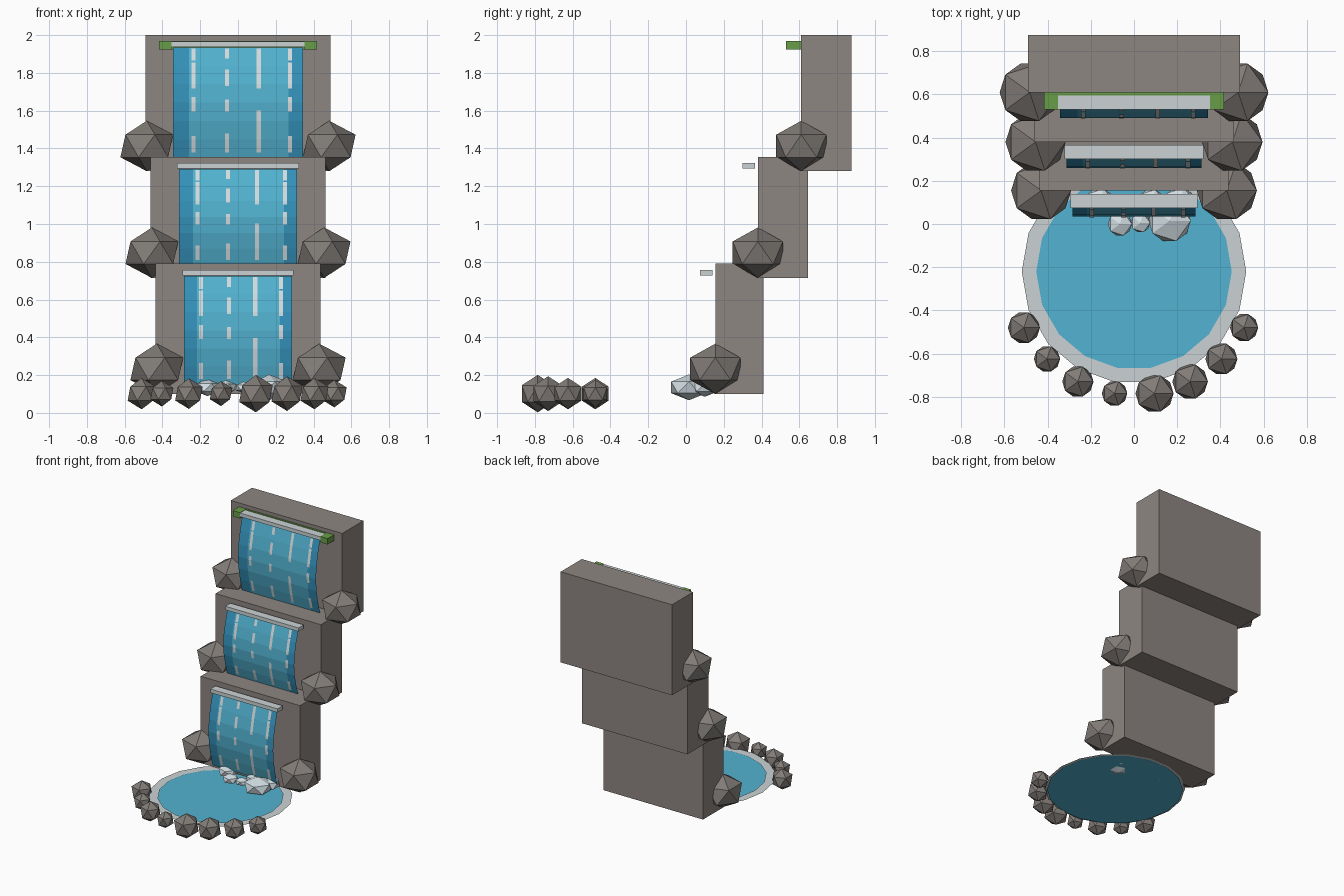
import bpy, bmesh, math
from mathutils import Matrix, Vector

if "Cube" in bpy.data.objects:
    bpy.data.objects.remove(bpy.data.objects["Cube"])


def material(name, rgb):
    m = bpy.data.materials.new(name)
    m.use_nodes = True
    m.diffuse_color = (*rgb, 1)
    bsdf = next(n for n in m.node_tree.nodes if n.type == "BSDF_PRINCIPLED")
    bsdf.inputs["Base Color"].default_value = (*rgb, 1)
    return m


CLIFF = material("cliff stone", (.27, .24, .22))
ROCK = material("boulder stone", (.22, .2, .185))
WATER = material("water blue", (.085, .45, .64))
DEEP = material("deep water blue", (.035, .29, .5))
PALE = material("pale edge", (.6, .65, .66))
STREAK = material("white streak", (.68, .74, .75))
FOAM = material("foam white", (.64, .73, .77))
MOSS = material("moss green", (.14, .34, .065))


def finish(name, bm, *mats):
    mesh = bpy.data.meshes.new(name)
    bm.to_mesh(mesh)
    bm.free()
    for m in mats:
        mesh.materials.append(m)
    ob = bpy.data.objects.new(name, mesh)
    bpy.context.collection.objects.link(ob)
    return ob


def box(name, mat, x0, x1, y0, y1, z0, z1):
    bm = bmesh.new()
    centre = Vector((x0 + x1, y0 + y1, z0 + z1)) / 2
    bmesh.ops.create_cube(bm, size=1, matrix=Matrix.Translation(centre)
                          @ Matrix.Diagonal((x1 - x0, y1 - y0, z1 - z0, 1)))
    return finish(name, bm, mat)


def stone(name, mat, centre, r, flat=1):
    bm = bmesh.new()
    bmesh.ops.create_icosphere(bm, subdivisions=1, radius=r,
                               matrix=Matrix.Translation(centre) @ Matrix.Diagonal((1, 1, flat, 1)))
    return finish(name, bm, mat)


SEGMENTS = 6


def curtain_y(t):
    """Faceted bulge of the falling water, t from top to bottom."""
    k = min(int(t * SEGMENTS), SEGMENTS - 1)
    a, b = (math.sin(math.pi * (k + i) / SEGMENTS) for i in (0, 1))
    return -.068 - .052 * (a + (b - a) * (t * SEGMENTS - k))


def add_strip(bm, xs, t0, t1, front, top, bottom, lift=0):
    """Curved sheet between t0 and t1 with a column for each gap in xs."""
    inner = [i / SEGMENTS for i in range(SEGMENTS + 1) if t0 < i / SEGMENTS < t1]
    rows = [[bm.verts.new((x, front + curtain_y(t) - lift, top + (bottom - top) * t)) for x in xs]
            for t in [t0, *inner, t1]]
    for upper, lower in zip(rows, rows[1:]):
        for i in range(len(xs) - 1):
            f = bm.faces.new((upper[i], lower[i], lower[i + 1], upper[i + 1]))
            f.material_index = int(len(xs) > 2 and i != 1)


# Streak columns (fraction of half width) and their dashes down the fall
STREAKS = {
    -.685: [(.01, .12), (.135, .37), (.45, .58), (.8, .95)],
    -.17: [(.01, .1), (.2, .35), (.47, .58), (.78, .95)],
    .32: [(.01, .37), (.57, .95)],
    .8: [(.01, .12), (.135, .37), (.45, .58), (.8, .95)],
}

# Three tiers: half width, front, back, bottom, top, water half width, water end
TIERS = {
    "lower": (.437, .155, .41, .1, .79, .285, .15),
    "middle": (.463, .38, .645, .715, 1.355, .312, .785),
    "upper": (.49, .61, .875, 1.28, 2, .343, 1.35),
}
for tier, (w, front, back, z0, z1, ww, end) in TIERS.items():
    box(tier + "_cliff", CLIFF, -w, w, front, back, z0, z1)
    box(tier + "_lip", PALE, -ww - .01, ww + .01, front - .08, front - .015, z1 - .062, z1 - .033)

    # Water curtain with darker edges
    bm = bmesh.new()
    add_strip(bm, [-ww, -.76 * ww, .78 * ww, ww], 0, 1, front, z1 - .065, end)
    finish(tier + "_curtain", bm, WATER, DEEP)

    # White streaks just in front of the curtain
    bm = bmesh.new()
    for u, dashes in STREAKS.items():
        for t0, t1 in dashes:
            add_strip(bm, [u * ww - .011, u * ww + .011], t0, t1, front, z1 - .065, end, .004)
    finish(tier + "_streaks", bm, STREAK)

    # Flanking boulders
    for side, s in (("left", 1), ("right", -1)):
        stone(f"{tier}_boulder_{side}", ROCK, (s * (w - .007), front, z0 + .133), .156, .855)

# Moss around the top lip
for side, s in (("left", 1), ("right", -1)):
    xs = sorted((s * .353, s * .417))
    box("moss_" + side, MOSS, *xs, .53, .61, 1.923, 1.97)
box("moss_back", MOSS, -.353, .353, .596, .61, 1.923, 1.97)

# Pool water and flat rim
SIDES = 18
POOL = Matrix.Translation((0, -.22, .09))
bm = bmesh.new()
bmesh.ops.create_circle(bm, cap_ends=True, segments=SIDES, radius=.505,
                        matrix=POOL @ Matrix.Rotation(math.pi / 2, 4, "Z"))
finish("pool_water", bm, WATER)

bm = bmesh.new()
rings = [[bm.verts.new(POOL @ Vector((r * math.cos(a), r * math.sin(a), .006)))
          for a in (math.tau * i / SIDES for i in range(SIDES))] for r in (.453, .52)]
for i in range(SIDES):
    j = (i + 1) % SIDES
    bm.faces.new((rings[0][i], rings[1][i], rings[1][j], rings[0][j]))
finish("pool_rim", bm, PALE)

# Rocks along the front of the pool
ROCKS = [(-.51, -.48, .083), (-.403, -.625, .068), (-.26, -.73, .081), (-.09, -.785, .066),
         (.095, -.785, .099), (.26, -.73, .092), (.405, -.625, .083), (.51, -.48, .073)]
for i, (x, y, r) in enumerate(ROCKS):
    stone(f"pool_rock_{i + 1}", ROCK, (x, y, .102), r)

# Foam where the fall meets the pool
FOAMS = [(-.065, 0, .062), (.03, .005, .05), (.165, .015, .11),
         (-.16, .1, .075), (.08, .1, .07), (.21, .1, .08)]
for i, (x, y, r) in enumerate(FOAMS):
    stone(f"foam_{i + 1}", FOAM, (x, y, .135), r, .62)
